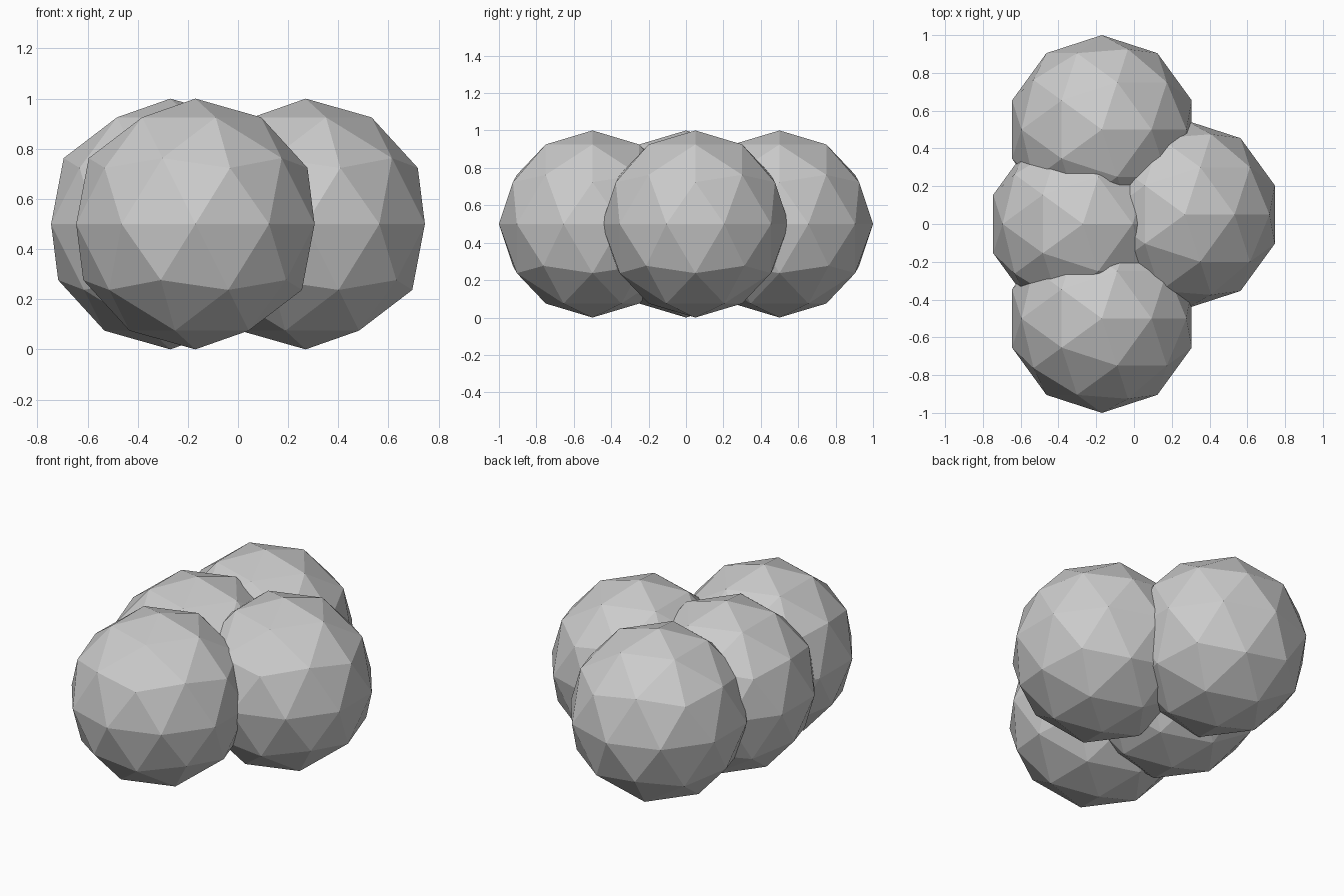
import bpy

# Remove the default cube
cube = bpy.data.objects.get("Cube")
if cube:
    bpy.data.objects.remove(cube, do_unlink=True)

# Single flat grey
GREY = (0.6, 0.6, 0.6, 1.0)
grey = bpy.data.materials.new("light_grey")
grey.use_nodes = True
grey.diffuse_color = GREY
grey.node_tree.nodes["Principled BSDF"].inputs["Base Color"].default_value = GREY

# Cluster of four overlapping faceted balls, all resting on the ground
RADIUS = 0.5
BALLS = {
    "front_ball": (-0.17, -0.5),
    "back_ball": (-0.17, 0.5),
    "right_ball": (-0.27, 0.0),
    "left_ball": (0.27, 0.05),
}
for name, (x, y) in BALLS.items():
    bpy.ops.mesh.primitive_ico_sphere_add(
        subdivisions=2, radius=RADIUS, location=(x, y, RADIUS))
    ball = bpy.context.object
    ball.name = name
    ball.data.materials.append(grey)
    bpy.ops.object.shade_flat()
